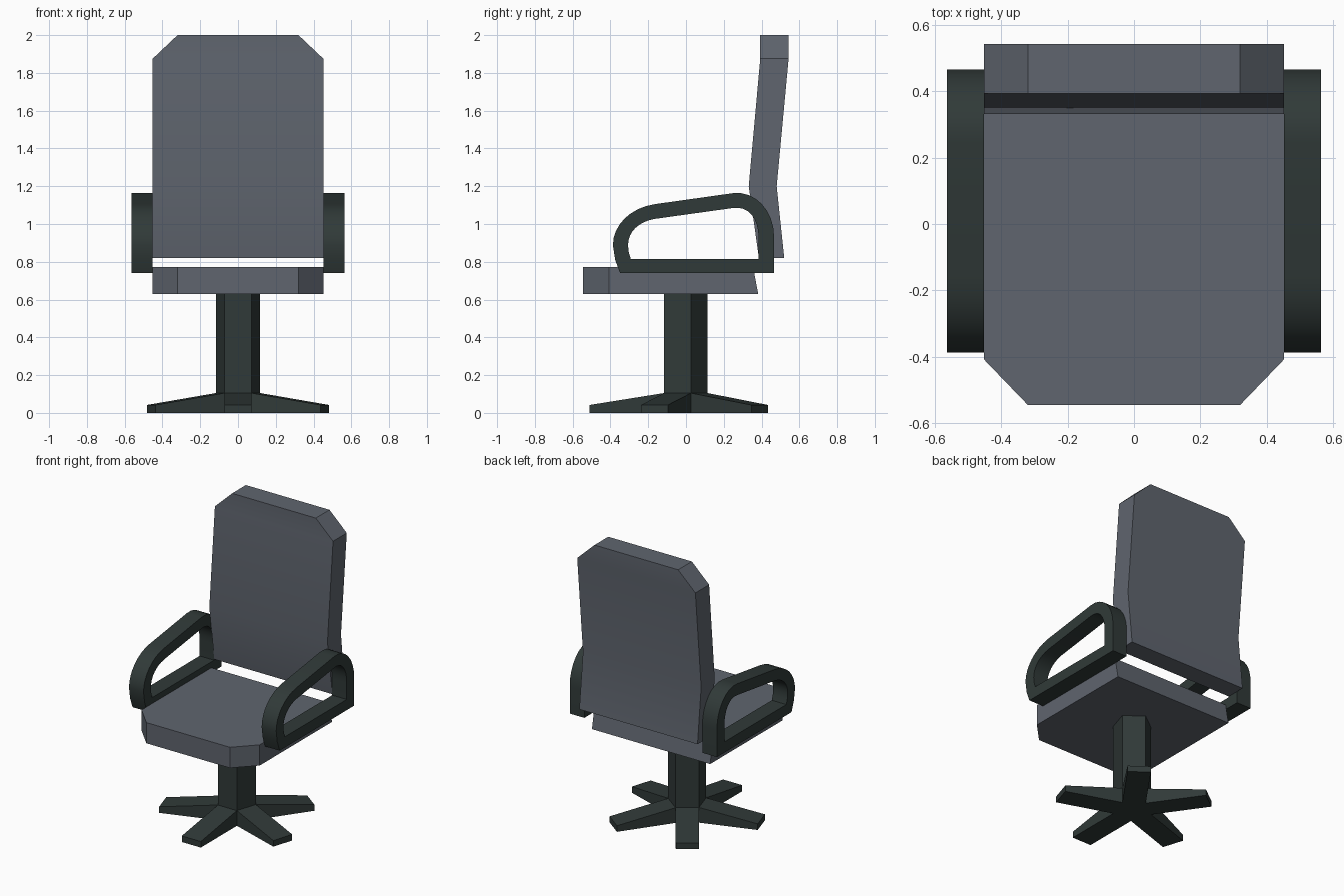
import bpy, bmesh, math
from mathutils import Vector
from mathutils.geometry import interpolate_bezier

if "Cube" in bpy.data.objects:
    bpy.data.objects.remove(bpy.data.objects["Cube"])


def material(name, rgb):
    m = bpy.data.materials.new(name)
    m.diffuse_color = (*rgb, 1)
    m.use_nodes = True
    m.node_tree.nodes["Principled BSDF"].inputs["Base Color"].default_value = m.diffuse_color
    return m


GREY = material("grey_upholstery", (0.115, 0.130, 0.157))
DARK = material("dark_plastic", (0.030, 0.042, 0.040))


def make(name, bm, mat, smooth=None):
    bmesh.ops.recalc_face_normals(bm, faces=bm.faces)
    me = bpy.data.meshes.new(name)
    bm.to_mesh(me)
    bm.free()
    me.materials.append(mat)
    ob = bpy.data.objects.new(name, me)
    bpy.context.collection.objects.link(ob)
    if smooth:
        bpy.ops.object.select_all(action='DESELECT')
        ob.select_set(True)
        bpy.context.view_layer.objects.active = ob
        bpy.ops.object.shade_smooth_by_angle(angle=math.radians(smooth))
    return ob


def loft(bm, rings):
    """Skin equal-length rings and cap both ends."""
    vs = [[bm.verts.new(p) for p in r] for r in rings]
    n = len(vs[0])
    for a, b in zip(vs, vs[1:]):
        for i in range(n):
            j = (i + 1) % n
            bm.faces.new((a[i], a[j], b[j], b[i]))
    bm.faces.new(vs[0])
    bm.faces.new(vs[-1])


# Seat cushion: chamfered front corners, raked rear edge
def seat_ring(z, rear):
    return [(-0.32, -0.545, z), (0.32, -0.545, z), (0.452, -0.408, z),
            (0.452, rear, z), (-0.452, rear, z), (-0.452, -0.408, z)]


bm = bmesh.new()
loft(bm, [seat_ring(0.63, 0.382), seat_ring(0.773, 0.355)])
make("seat", bm, GREY)

# Backrest: bent slab, chamfered top corners (half width, height, front y, rear y)
sections = [(0.452, 0.82, 0.386, 0.52), (0.452, 1.20, 0.332, 0.48),
            (0.452, 1.875, 0.393, 0.543), (0.32, 2.0, 0.393, 0.543)]
bm = bmesh.new()
loft(bm, [[(-w, f, z), (w, f, z), (w, b, z), (-w, b, z)] for w, z, f, b in sections])
make("backrest", bm, GREY, 20)


# Armrests: closed loop band with rounded ends
def arm_outline(start, *curves):
    pts = [Vector(start)]
    for c in curves:
        pts += interpolate_bezier(*[Vector(p) for p in c], 9)
    return pts


outer = arm_outline(
    (0.466, 0.74),
    ((0.466, 0.935), (0.466, 1.07), (0.365, 1.18), (0.247, 1.163)),
    ((-0.166, 1.105), (-0.30, 1.085), (-0.387, 0.99), (-0.387, 0.888)),
) + [Vector((-0.375, 0.81)), Vector((-0.349, 0.74))]
inner = arm_outline(
    (0.384, 0.814),
    ((0.384, 0.93), (0.384, 1.03), (0.33, 1.097), (0.25, 1.085)),
    ((-0.166, 1.027), (-0.25, 1.012), (-0.307, 0.96), (-0.307, 0.888)),
) + [Vector((-0.303, 0.85)), Vector((-0.292, 0.814))]

bm = bmesh.new()
loops = [[bm.verts.new((x, p.x, p.y)) for p in line]
         for x, line in ((0.452, inner), (0.452, outer), (0.563, outer), (0.563, inner))]
n = len(outer)
for k in range(4):
    a, b = loops[k], loops[(k + 1) % 4]
    for i in range(n):
        j = (i + 1) % n
        bm.faces.new((a[i], a[j], b[j], b[i]))
arm = make("armrests", bm, DARK, 30)
arm.modifiers.new("mirror", 'MIRROR')

# Pedestal: five-sided column with one tapering foot on each side
R, LENGTH, CY, STRETCH = 0.1236, 0.483, -0.013, 1.03
HALF, APOTHEM = R * math.sin(math.pi / 5), R * math.cos(math.pi / 5)


def place(along, across, z, ang):
    c, s = math.cos(ang), math.sin(ang)
    return (along * c - across * s, CY + STRETCH * (along * s + across * c), z)


angles = [math.radians(-90 + 72 * k) for k in range(5)]
bm = bmesh.new()
loft(bm, [[place(APOTHEM, HALF, z, a) for a in angles] for z in (0, 0.63)])
make("column", bm, DARK)

bm = bmesh.new()
for a in angles:
    loft(bm, [[place(d, -HALF, 0, a), place(d, HALF, 0, a),
               place(d, HALF, h, a), place(d, -HALF, h, a)]
              for d, h in ((APOTHEM, 0.105), (LENGTH, 0.042))])
make("feet", bm, DARK)
